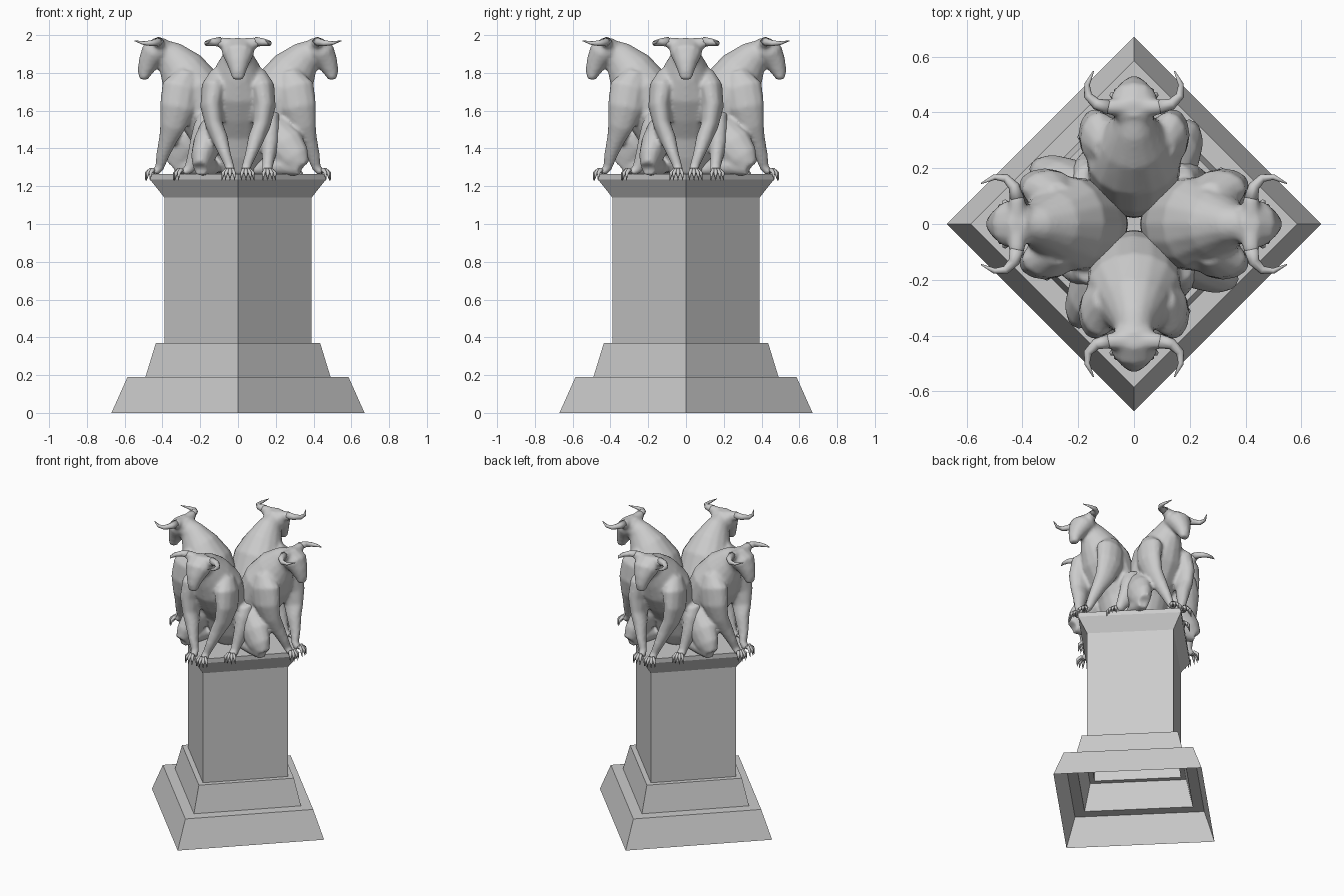
import bpy, bmesh, math
from mathutils import Vector, Matrix

if "Cube" in bpy.data.objects:
    bpy.data.objects.remove(bpy.data.objects["Cube"])

stone = bpy.data.materials.new("grey stone")
stone.diffuse_color = (0.6, 0.6, 0.6, 1)
stone.use_nodes = True
stone.node_tree.nodes["Principled BSDF"].inputs["Base Color"].default_value = stone.diffuse_color


def finish(name, bm, smooth=False):
    me = bpy.data.meshes.new(name)
    bm.to_mesh(me)
    bm.free()
    me.materials.append(stone)
    for p in me.polygons:
        p.use_smooth = smooth
    ob = bpy.data.objects.new(name, me)
    bpy.context.collection.objects.link(ob)
    return ob


def tube(bm, pts, ref=(1, 0, 0), n=12):
    """Closed tube; each point is x, y, z, half width along ref, half depth."""
    c = [Vector(p[:3]) for p in pts]
    rings = []
    for i, p in enumerate(pts):
        t = (c[min(i + 1, len(c) - 1)] - c[max(i - 1, 0)]).normalized()
        r = Vector(ref)
        side = (r - t * r.dot(t)).normalized()
        up = t.cross(side)
        rings.append([bm.verts.new(c[i] + side * p[3] * math.cos(k * math.tau / n)
                                   + up * p[-1] * math.sin(k * math.tau / n)) for k in range(n)])
    for a, b in zip(rings, rings[1:]):
        for k in range(n):
            bm.faces.new((a[k], a[(k + 1) % n], b[(k + 1) % n], b[k]))
    bm.faces.new(rings[0][::-1])
    bm.faces.new(rings[-1])


# Pedestal: square profile turned by 45 degrees, open underneath
profile = [(.67, 0), (.585, .19), (.49, .19), (.435, .37), (.39, .37),
           (.39, 1.14), (.465, 1.235), (.465, 1.265)]
bm = bmesh.new()
rings = [[bm.verts.new((r * math.cos(k * math.pi / 2), r * math.sin(k * math.pi / 2), z))
          for k in range(4)] for r, z in profile]
for a, b in zip(rings, rings[1:]):
    for k in range(4):
        bm.faces.new((a[k], a[(k + 1) % 4], b[(k + 1) % 4], b[k]))
bm.faces.new(rings[-1])
finish("pedestal", bm)


def body():
    bm = bmesh.new()
    # Torso and neck
    tube(bm, [(0, -.11, 1.27, .09, .07), (0, -.12, 1.36, .13, .10), (0, -.14, 1.48, .14, .12),
              (0, -.18, 1.60, .165, .15), (0, -.24, 1.72, .17, .155), (0, -.30, 1.82, .12, .125),
              (0, -.36, 1.89, .075, .085), (0, -.42, 1.925, .06, .06)], n=16)
    # Head and muzzle
    tube(bm, [(0, -.37, 1.945, .06, .04), (0, -.41, 1.93, .088, .065), (0, -.45, 1.90, .085, .07),
              (0, -.475, 1.85, .06, .055), (0, -.495, 1.80, .04, .038), (0, -.502, 1.765, .03, .022)])
    for s in (-1, 1):
        # Arm reaching down to the corner
        tube(bm, [(s * .09, -.27, 1.79, .06, .06), (s * .125, -.305, 1.72, .07, .10),
                  (s * .14, -.32, 1.62, .06, .095), (s * .125, -.345, 1.52, .047, .07),
                  (s * .095, -.37, 1.45, .043, .05), (s * .065, -.40, 1.36, .03, .035),
                  (s * .043, -.415, 1.30, .025, .025), (s * .04, -.44, 1.27, .03, .02)])
        # Brow at the horn root
        tube(bm, [(s * .03, -.42, 1.95, .035), (s * .09, -.42, 1.96, .03),
                  (s * .115, -.425, 1.96, .02)], ref=(0, 0, 1))
    # Folded leg, foot planted
    tube(bm, [(.09, -.08, 1.36, .07, .07), (.13, -.09, 1.45, .085, .09), (.165, -.12, 1.53, .075, .09),
              (.17, -.14, 1.60, .05, .06)])
    tube(bm, [(.165, -.15, 1.58, .05, .06), (.17, -.155, 1.5, .06, .085), (.17, -.19, 1.42, .05, .07),
              (.16, -.235, 1.34, .033, .04), (.155, -.26, 1.29, .028, .028), (.155, -.29, 1.27, .035, .02)])
    # Kneeling leg, knee over the edge, shin lying behind it
    tube(bm, [(-.11, -.13, 1.56, .05, .06), (-.13, -.18, 1.5, .075, .09), (-.165, -.25, 1.42, .075, .105),
              (-.19, -.30, 1.35, .06, .085), (-.20, -.335, 1.30, .04, .05)])
    tube(bm, [(-.20, -.33, 1.30, .04, .045), (-.17, -.24, 1.31, .055, .055),
              (-.14, -.14, 1.30, .045, .045), (-.13, -.08, 1.28, .025, .02)])
    return bm


def horns_and_claws():
    bm = bmesh.new()
    for s in (-1, 1):
        tube(bm, [(s * .09, -.42, 1.965, .026), (s * .135, -.43, 1.962, .02), (s * .165, -.46, 1.957, .015),
                  (s * .168, -.50, 1.958, .010), (s * .145, -.548, 1.97, .002)], ref=(0, 0, 1), n=8)
    # Claws: hands on the corner, one planted foot
    for x, y, turn in ((-.04, -.44, -.3), (.04, -.44, .3), (.155, -.29, .3)):
        for k in range(4):
            a = turn + (k - 1.5) * .5
            d = Vector((math.sin(a), -math.cos(a), 0))
            p = [Vector((x, y, 1.275)) + d * r + Vector((0, 0, h))
                 for r, h in ((0, 0), (.025, .012), (.045, -.005), (.052, -.045))]
            tube(bm, [(*v, w) for v, w in zip(p, (.012, .012, .010, .001))],
                 ref=(math.cos(a), math.sin(a), 0), n=6)
    return bm


# Four crouching horned beasts, one per corner
for i, side in enumerate(("front", "right", "back", "left")):
    turn = Matrix.Rotation(i * math.pi / 2, 4, 'Z')
    ob = finish(side + "_beast_body", body(), True)
    ob.matrix_world = turn
    fuse = ob.modifiers.new("fuse", 'REMESH')
    fuse.mode = 'VOXEL'
    fuse.voxel_size = .011
    fuse.use_smooth_shade = True
    soft = ob.modifiers.new("soften", 'SMOOTH')
    soft.factor = .5
    soft.iterations = 4
    finish(side + "_beast_horns_and_claws", horns_and_claws(), True).matrix_world = turn
